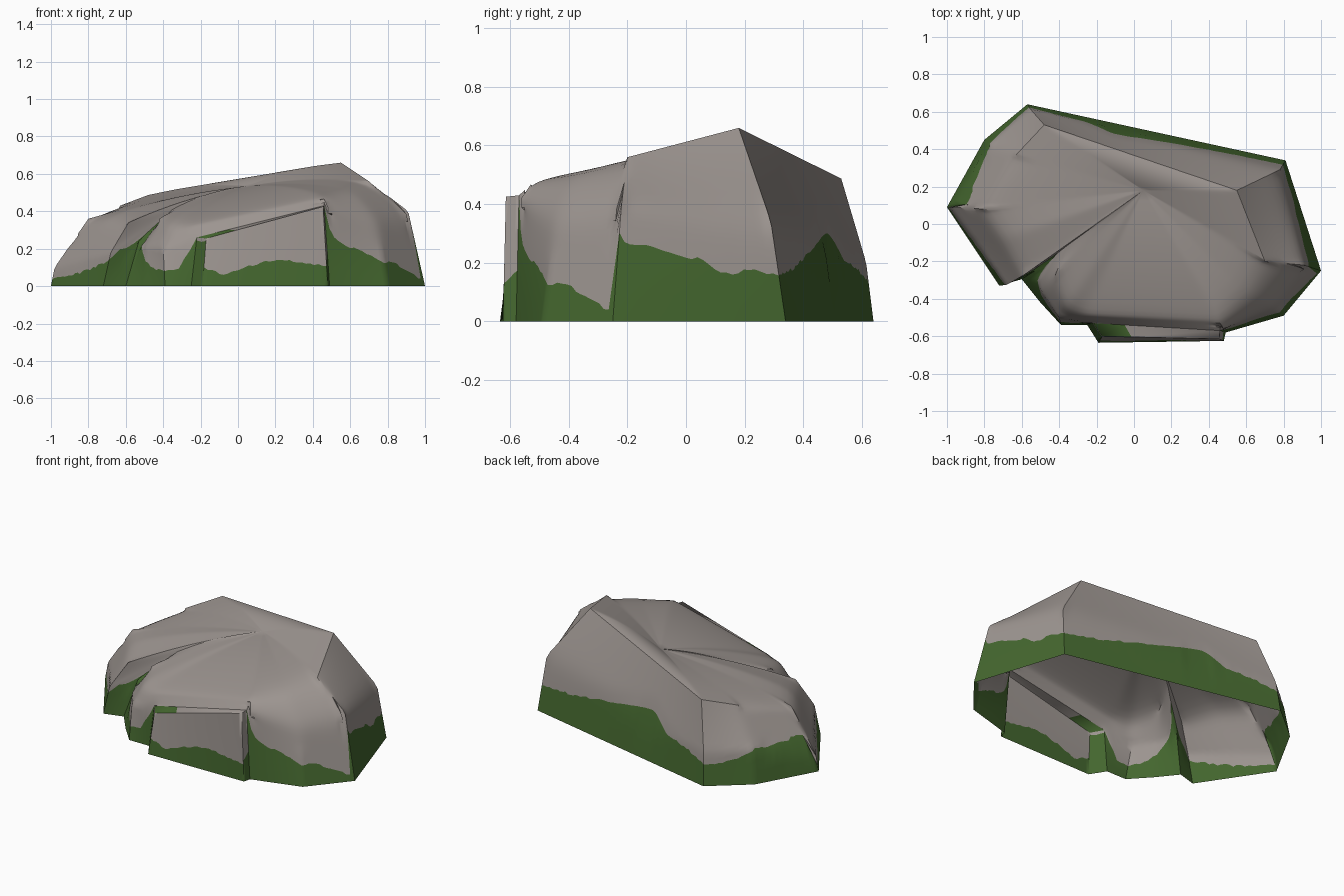
import bpy, bmesh, math, random
from mathutils import Vector as V

if "Cube" in bpy.data.objects:
    bpy.data.objects.remove(bpy.data.objects["Cube"])

random.seed(4)


def material(name, col):
    m = bpy.data.materials.new(name)
    m.diffuse_color = (*col, 1)
    m.use_nodes = True
    m.node_tree.nodes["Principled BSDF"].inputs["Base Color"].default_value = m.diffuse_color
    return m


STONE = material("grey stone", (0.335, 0.30, 0.28))
MOSS = material("green moss", (0.058, 0.135, 0.028))

# Wall corners, counter-clockwise from the front: base (x, y), middle, shoulder
CORNERS = [
    ((.49, -.58), (.46, -.57, .43), (.46, -.51, .485)),
    ((.80, -.49), (.74, -.44, .36), (.61, -.38, .515)),
    ((1.0, -.25), (.91, -.22, .40), (.70, -.20, .56)),
    ((.81, .34), (.78, .29, .34), (.55, .18, .66)),
    ((-.57, .64), (-.555, .615, .20), (-.48, .53, .487)),
    ((-.80, .45), (-.77, .43, .20), (-.63, .37, .43)),
    ((-1.0, .09), (-.98, .09, .10), (-.80, .08, .36)),
    ((-.86, -.12), (-.83, -.11, .14), (-.69, -.08, .375)),
    ((-.72, -.33), (-.68, -.325, .18), (-.585, -.27, .34)),
    ((-.60, -.295), (-.53, -.25, .24), (-.35, -.11, .41)),
    ((-.50, -.42), (-.49, -.36, .22), (-.42, -.27, .36)),
    ((-.39, -.54), (-.40, -.50, .20), (-.36, -.44, .34)),
    ((-.25, -.54), (-.22, -.53, .26), (-.26, -.48, .33)),
]
# Moss height along each wall segment; None marks the opening for the ledge
MOSS_LINE = [
    [.30, .28, .20, .17, .13],
    [.13, .12, .07, .03],
    [.30, .30, .26, .22, .16, .18, .15],
    [.16, .17, .19, .25, .28, .33, .37, .21, .18, .13],
    [.13, .14, .20],
    [.20, .24, .20],
    [.04, .05, .07],
    [.07, .10, .14],
    [.14, .22, .34],
    [.35, .20, .13],
    [.13, .09, .08],
    [.08, .10, .24],
    None,
]


def along(values, f):
    """Linear lookup in an evenly spaced list."""
    p = f * (len(values) - 1)
    i = min(int(p), len(values) - 2)
    return values[i] + (values[i + 1] - values[i]) * (p - i)


def at_height(levels, z):
    """Point on a rising corner line at height z."""
    for a, b in zip(levels, levels[1:]):
        if z <= b.z + 1e-6:
            return a.lerp(b, max(0, (z - a.z) / (b.z - a.z)))
    return levels[-1].copy()


def full(c):
    return [V((*c[0], 0))] + [V(p) for p in c[1:]]


def column(levels, h, low, high):
    """Points up one column, with a row exactly on the moss line."""
    top = levels[-1].z
    zs = [h * i / low for i in range(low)]
    zs += [h + (top - h) * i / high for i in range(high + 1)]
    return [at_height(levels, z) for z in zs]


def strip(bm, cols, low, closed=False, skip=()):
    """Skin neighbouring columns; rows below the moss line become moss."""
    vs = [[bm.verts.new(p) for p in c] for c in cols]
    for i in range(len(vs) - (not closed)):
        a, b = vs[i], vs[(i + 1) % len(vs)]
        for r in range(len(a) - 1):
            if r < low and i in skip:
                continue
            f = bm.faces.new((a[r], b[r], b[r + 1], a[r + 1]))
            f.material_index = int(r < low)
    return vs


def finish(bm, name, angle):
    me = bpy.data.meshes.new(name)
    bm.to_mesh(me)
    bm.free()
    me.materials.append(STONE)
    me.materials.append(MOSS)
    ob = bpy.data.objects.new(name, me)
    bpy.context.collection.objects.link(ob)
    bpy.context.view_layer.objects.active = ob
    ob.select_set(True)
    bpy.ops.object.shade_smooth_by_angle(angle=math.radians(angle))
    ob.select_set(False)


# Boulder wall
bm = bmesh.new()
LOW, HIGH = 3, 12
cols, opening = [], set()
n = len(CORNERS)
for s in range(n):
    A, B = full(CORNERS[s]), full(CORNERS[(s + 1) % n])
    steps = max(6, int((B[0] - A[0]).length / 0.022))
    for i in range(steps):
        f = i / steps
        lv = [a.lerp(b, f) for a, b in zip(A, B)]
        if MOSS_LINE[s] is None:
            opening.add(len(cols))
            h = lv[1].z
        elif s == 0 and i == 0:
            h = lv[1].z
        else:
            h = along(MOSS_LINE[s], f) + random.uniform(-.007, .007)
        cols.append(column(lv, min(h, lv[-1].z - .03), LOW, HIGH))
vs = strip(bm, cols, LOW, True, opening)

# Gently domed top, drawn in rings toward the middle
centre = V((.05, .18, .535))
rings = [[c[-1] for c in vs]]
for k in range(1, 12):
    t = k / 12
    rings.append([bm.verts.new(v.co.lerp(centre, t) + V((0, 0, .09 * t * (1 - t))))
                  for v in rings[0]])
m = len(vs)
for r0, r1 in zip(rings, rings[1:]):
    for i in range(m):
        j = (i + 1) % m
        bm.faces.new((r0[i], r0[j], r1[j], r1[i]))
mid = bm.verts.new(centre)
for i in range(m):
    bm.faces.new((rings[-1][i], rings[-1][(i + 1) % m], mid))
bmesh.ops.delete(bm, geom=[v for v in bm.verts if not v.link_faces], context='VERTS')

# Round the soft shoulders, keep the sharp back ridge and cleft
bm.normal_update()
soft = [v for v in bm.verts if v.co.z > .22 and not v.is_boundary
        and max(e.calc_face_angle(0) for e in v.link_edges) < math.radians(46)]
for _ in range(8):
    bmesh.ops.smooth_vert(bm, verts=soft, factor=.5,
                          use_axis_x=True, use_axis_y=True, use_axis_z=True)
finish(bm, "boulder", 40)

# Protruding front ledge: left side, front, right side
bm = bmesh.new()
inner_l, inner_r = full(CORNERS[-1])[:2], full(CORNERS[0])[:2]
outer_l = [V((-.19, -.635, 0)), V((-.17, -.60, .255))]
outer_r = [V((.48, -.625, 0)), V((.455, -.615, .425))]
sides = [(inner_l, outer_l, [.24, .24], 4),
         (outer_l, outer_r, [.10, .06, .10, .13, .14, .12, .11], 30),
         (outer_r, inner_r, [.13, .17], 4)]
for a, b, moss, steps in sides:
    ledge = []
    for i in range(steps + 1):
        f = i / steps
        h = along(moss, f) + random.uniform(-.005, .005)
        ledge.append(column([p.lerp(q, f) for p, q in zip(a, b)], h, 1, 2))
    strip(bm, ledge, 1)
# Ledge top, mossy at its left end
for f0, f1, mat in ((0, .25, 1), (.25, 1, 0)):
    quad = [outer_l[1].lerp(outer_r[1], f0), outer_l[1].lerp(outer_r[1], f1),
            inner_l[1].lerp(inner_r[1], f1), inner_l[1].lerp(inner_r[1], f0)]
    bm.faces.new([bm.verts.new(p) for p in quad]).material_index = mat
bmesh.ops.remove_doubles(bm, verts=bm.verts, dist=1e-4)
finish(bm, "front_ledge", 30)
